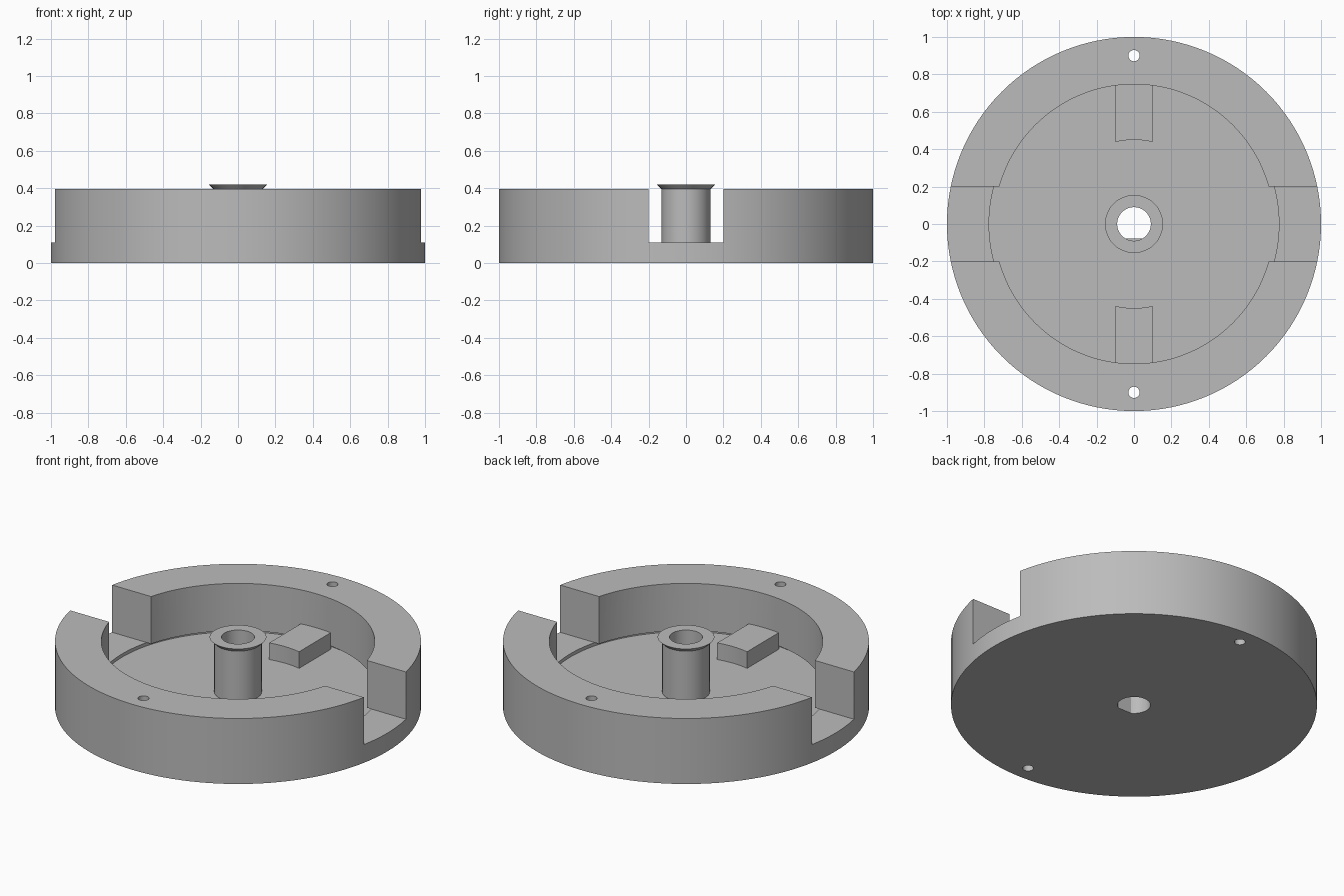
import bpy, bmesh, math
from mathutils import Vector

if "Cube" in bpy.data.objects:
    bpy.data.objects.remove(bpy.data.objects["Cube"])

grey = bpy.data.materials.new("plain grey")
grey.diffuse_color = (0.5, 0.5, 0.5, 1)
grey.use_nodes = True
grey.node_tree.nodes["Principled BSDF"].inputs["Base Color"].default_value = grey.diffuse_color

FLOOR, SLOT_Z, RIM_Z = 0.09, 0.11, 0.395


def finish(name, bm):
    bmesh.ops.remove_doubles(bm, verts=bm.verts, dist=1e-5)
    bmesh.ops.recalc_face_normals(bm, faces=bm.faces)
    mesh = bpy.data.meshes.new(name)
    bm.to_mesh(mesh)
    bm.free()
    mesh.materials.append(grey)
    ob = bpy.data.objects.new(name, mesh)
    bpy.context.collection.objects.link(ob)
    return ob


def lathe(name, profile, steps=96, center=(0, 0), closed=False):
    """Spin an (r, z) profile about a vertical axis."""
    bm = bmesh.new()
    vs = [bm.verts.new((r, 0, z)) for r, z in profile]
    pairs = list(zip(vs, vs[1:])) + ([(vs[-1], vs[0])] if closed else [])
    es = [bm.edges.new(p) for p in pairs]
    bmesh.ops.spin(bm, geom=vs + es, cent=(0, 0, 0), axis=(0, 0, 1),
                   angle=2 * math.pi, steps=steps, use_duplicate=False)
    bmesh.ops.translate(bm, verts=bm.verts, vec=(*center, 0))
    return finish(name, bm)


def prism(name, outline, z0, z1):
    """Extrude an (x, y) outline from z0 to z1."""
    bm = bmesh.new()
    face = bm.faces.new([bm.verts.new((x, y, z0)) for x, y in outline])
    geom = bmesh.ops.extrude_face_region(bm, geom=[face])["geom"]
    bmesh.ops.translate(bm, vec=Vector((0, 0, z1 - z0)),
                        verts=[v for v in geom if isinstance(v, bmesh.types.BMVert)])
    return finish(name, bm)


def cylinder(name, r, z0, z1, center=(0, 0), steps=32):
    return lathe(name, [(0, z0), (r, z0), (r, z1), (0, z1)], steps, center)


def cut(ob, cutters):
    for c in cutters:
        m = ob.modifiers.new("cut", "BOOLEAN")
        m.operation, m.solver, m.object = "DIFFERENCE", "EXACT", c
    deps = bpy.context.evaluated_depsgraph_get()
    mesh = bpy.data.meshes.new_from_object(ob.evaluated_get(deps))
    ob.modifiers.clear()
    ob.data = mesh
    for c in cutters:
        bpy.data.objects.remove(c)


def smooth(ob):
    bpy.ops.object.select_all(action="DESELECT")
    bpy.context.view_layer.objects.active = ob
    ob.select_set(True)
    bpy.ops.object.shade_smooth_by_angle(angle=math.radians(25))


# Round housing: open pocket with a shallow undercut, side slots, drilled holes
housing = cylinder("housing", 1.0, 0, RIM_Z, steps=128)
pocket = lathe("pocket_cutter", [(0, FLOOR), (0.775, FLOOR), (0.775, SLOT_Z),
                                 (0.747, SLOT_Z), (0.747, 0.6), (0, 0.6)], 128)
slot = prism("slot_cutter", [(-1.2, -0.2), (1.2, -0.2), (1.2, 0.2), (-1.2, 0.2)], SLOT_Z, 0.6)
bore = cylinder("bore_cutter", 0.09, -0.1, 0.3, steps=48)
holes = [cylinder("hole_cutter", 0.03, -0.1, 0.6, (0, y)) for y in (-0.9, 0.9)]
cut(housing, [pocket, slot, bore] + holes)
smooth(housing)

# Hollow centre post with a flared lip
post = lathe("centre_post", [(0.09, FLOOR), (0.13, FLOOR), (0.13, 0.395),
                             (0.155, 0.42), (0.09, 0.42)], 48, closed=True)
smooth(post)

# Flat key filling one side of the bore
a0 = math.acos(0.078 / 0.09)
key = prism("bore_key", [(0.09 * math.sin(t), -0.09 * math.cos(t))
                         for t in [a0 * (i / 4 - 1) for i in range(9)]], 0, 0.2)

# Two stop blocks with concave inner ends
for name, s in (("back_stop", 1), ("front_stop", -1)):
    xs = [-0.1 + 0.025 * i for i in range(9)]
    inner = [(x, s * math.sqrt(0.45 ** 2 - x * x)) for x in xs]
    outer = [(x, s * math.sqrt(0.75 ** 2 - x * x)) for x in reversed(xs)]
    smooth(prism(name, inner + outer, FLOOR, 0.19))
